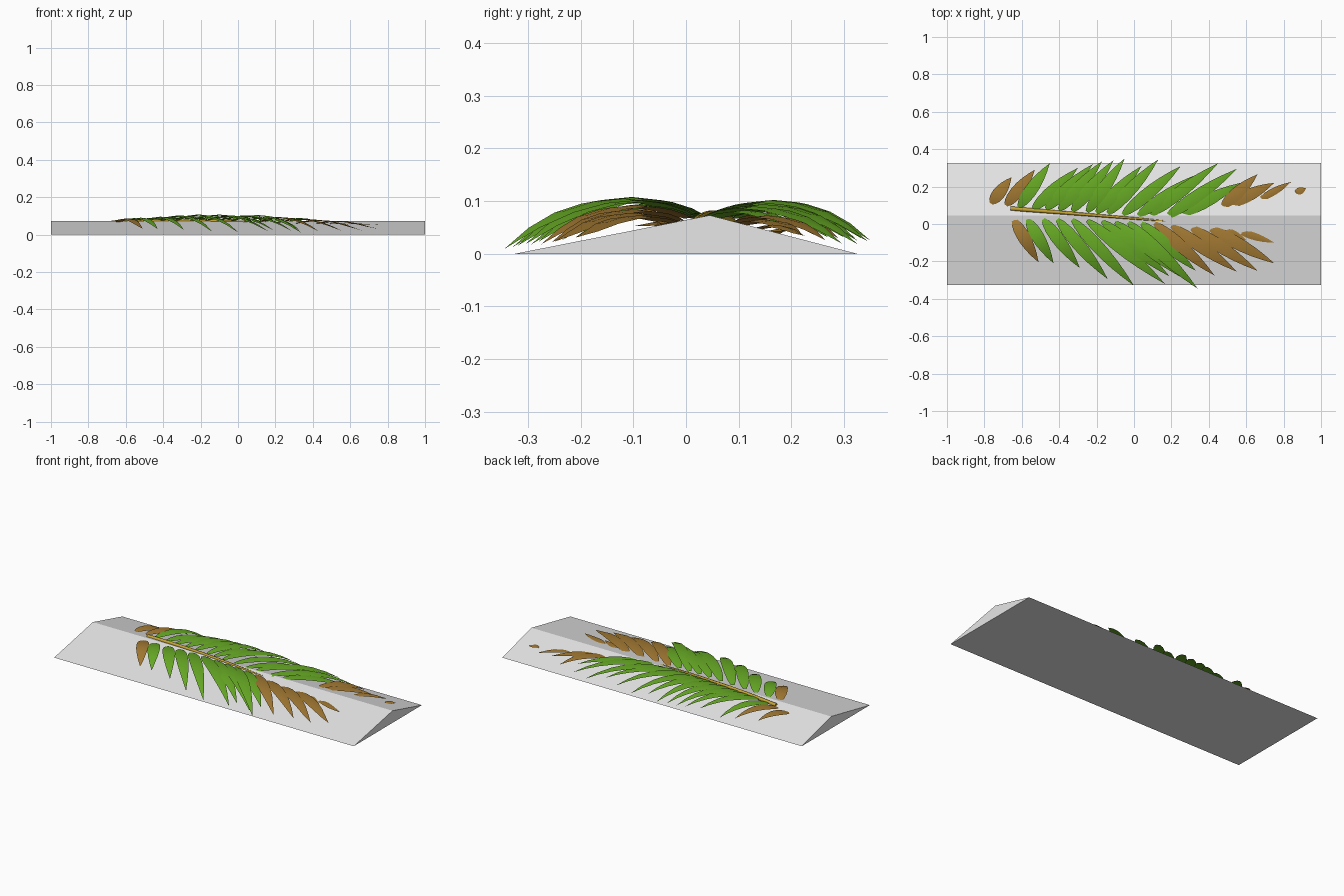
import bpy, bmesh, math
from mathutils import Vector

if "Cube" in bpy.data.objects:
    bpy.data.objects.remove(bpy.data.objects["Cube"])


def material(name, rgb):
    m = bpy.data.materials.new(name)
    m.diffuse_color = (*rgb, 1)
    m.use_nodes = True
    m.node_tree.nodes["Principled BSDF"].inputs["Base Color"].default_value = m.diffuse_color
    return m


GREY = material("stone grey", (0.8, 0.8, 0.8))
GREEN = material("leaf green", (0.135, 0.40, 0.018))
BROWN = material("dry brown", (0.36, 0.19, 0.032))
STEM = material("stem yellow", (0.56, 0.37, 0.035))

RIDGE_Y, RIDGE_Z, HALF = 0.045, 0.073, 0.325


def roof(y):
    """Height of the ridge block at y."""
    run = HALF - RIDGE_Y if y > RIDGE_Y else HALF + RIDGE_Y
    return RIDGE_Z * (1 - abs(y - RIDGE_Y) / run)


def stem_z(x):
    return 0.077 - 0.07 * (x + 0.25) ** 2


def finish(name, bm, mat):
    me = bpy.data.meshes.new(name)
    bm.to_mesh(me)
    bm.free()
    me.materials.append(mat)
    ob = bpy.data.objects.new(name, me)
    bpy.context.collection.objects.link(ob)
    return ob


# ridge block: triangular prism
bm = bmesh.new()
ends = [[bm.verts.new((x, y, z)) for y, z in ((-HALF, 0), (HALF, 0), (RIDGE_Y, RIDGE_Z))]
        for x in (-1, 1)]
for e in ends:
    bm.faces.new(e)
for i in range(3):
    j = (i + 1) % 3
    bm.faces.new((ends[0][i], ends[0][j], ends[1][j], ends[1][i]))
bmesh.ops.recalc_face_normals(bm, faces=bm.faces)
finish("ridge_block", bm, GREY)

# stem: tapered arched curve
cu = bpy.data.curves.new("stem", "CURVE")
cu.dimensions = "3D"
cu.bevel_depth = 0.01
cu.bevel_resolution = 1
cu.use_fill_caps = True
sp = cu.splines.new("POLY")
N = 12
sp.points.add(N)
for i, p in enumerate(sp.points):
    x = -0.66 + 0.96 * i / N
    p.co = (x, 0.03 - 0.08 * x, stem_z(x) - 0.002, 1)
    p.radius = 1.15 - 0.75 * i / N
cu.materials.append(STEM)
bpy.context.collection.objects.link(bpy.data.objects.new("stem", cu))

# outline of a leaflet: distance along it and share of full half width
OUTLINE = [(0, 0.3), (0.08, 0.65), (0.2, 0.9), (0.36, 1), (0.52, 0.94),
           (0.68, 0.74), (0.84, 0.42), (1, 0.0)]


def leaflet(bm, x0, y0, x1, y1, half=0.034):
    """Arched, slightly drooping blade from base to tip."""
    a, b = Vector((x0, y0)), Vector((x1, y1))
    d = b - a
    side = Vector((-d.y, d.x)).normalized()
    s = abs(d.y) / 0.33
    z0 = max(stem_z(x0), roof(y0) - 0.004)
    rows = []
    for t, w in OUTLINE:
        p = a + d * t
        z = z0 + s * (0.16 * t - 0.22 * t * t)
        z = max(z, roof(p.y) + 0.012 * min(1, 4 * t) - 0.004)
        row = []
        for k in (-1, 0, 1):
            q = p + side * (k * w * half)
            row.append(bm.verts.new((q.x, q.y, z - 0.004 * abs(k) * w)))
        rows.append(row)
    for r, q in zip(rows, rows[1:]):
        for k in (0, 1):
            f = bm.faces.new((r[k], q[k], q[k + 1], r[k + 1]))
            f.smooth = True


# leaflets: base x, base y, tip x, tip y
GREEN_BACK = [
    (-0.615, 0.09, -0.45, 0.325), (-0.54, 0.08, -0.30, 0.30), (-0.47, 0.08, -0.22, 0.32),
    (-0.40, 0.075, -0.17, 0.335), (-0.33, 0.07, -0.11, 0.34), (-0.25, 0.065, -0.05, 0.35),
    (-0.20, 0.06, 0.04, 0.31), (-0.14, 0.055, 0.13, 0.345), (-0.06, 0.05, 0.25, 0.31),
    (0.02, 0.045, 0.35, 0.27), (0.08, 0.045, 0.45, 0.325), (0.17, 0.035, 0.55, 0.295),
    (0.25, 0.05, 0.57, 0.22)]
GREEN_FRONT = [
    (-0.57, 0.025, -0.43, -0.21), (-0.485, 0.025, -0.29, -0.235), (-0.41, 0.025, -0.14, -0.295),
    (-0.33, 0.025, 0.0, -0.33), (-0.25, 0.02, 0.165, -0.32), (-0.17, 0.015, 0.19, -0.28),
    (-0.10, 0.01, 0.29, -0.305), (-0.03, 0.01, 0.34, -0.345), (0.04, 0.005, 0.33, -0.25)]
BROWN_LEAVES = [
    (-0.765, 0.11, -0.655, 0.25), (-0.685, 0.10, -0.53, 0.29), (-0.645, 0.025, -0.51, -0.205),
    (0.11, 0.005, 0.43, -0.275), (0.20, -0.01, 0.55, -0.255), (0.30, -0.015, 0.66, -0.25),
    (0.40, -0.02, 0.75, -0.21), (0.47, 0.09, 0.66, 0.265), (0.50, 0.10, 0.75, 0.22)]
BROWN_TIPS = [
    (0.48, -0.03, 0.60, -0.085), (0.56, -0.04, 0.75, -0.10),
    (0.67, 0.13, 0.84, 0.225), (0.86, 0.165, 0.92, 0.19)]

for name, mat, leaves, small in (("green_leaflets_back", GREEN, GREEN_BACK, []),
                                 ("green_leaflets_front", GREEN, GREEN_FRONT, []),
                                 ("brown_leaflets", BROWN, BROWN_LEAVES, BROWN_TIPS)):
    bm = bmesh.new()
    for l in leaves:
        leaflet(bm, *l)
    for l in small:
        leaflet(bm, *l, half=0.02)
    bmesh.ops.recalc_face_normals(bm, faces=bm.faces)
    for f in bm.faces:
        f.normal_update()
        if f.normal.z < 0:
            f.normal_flip()
    finish(name, bm, mat)
